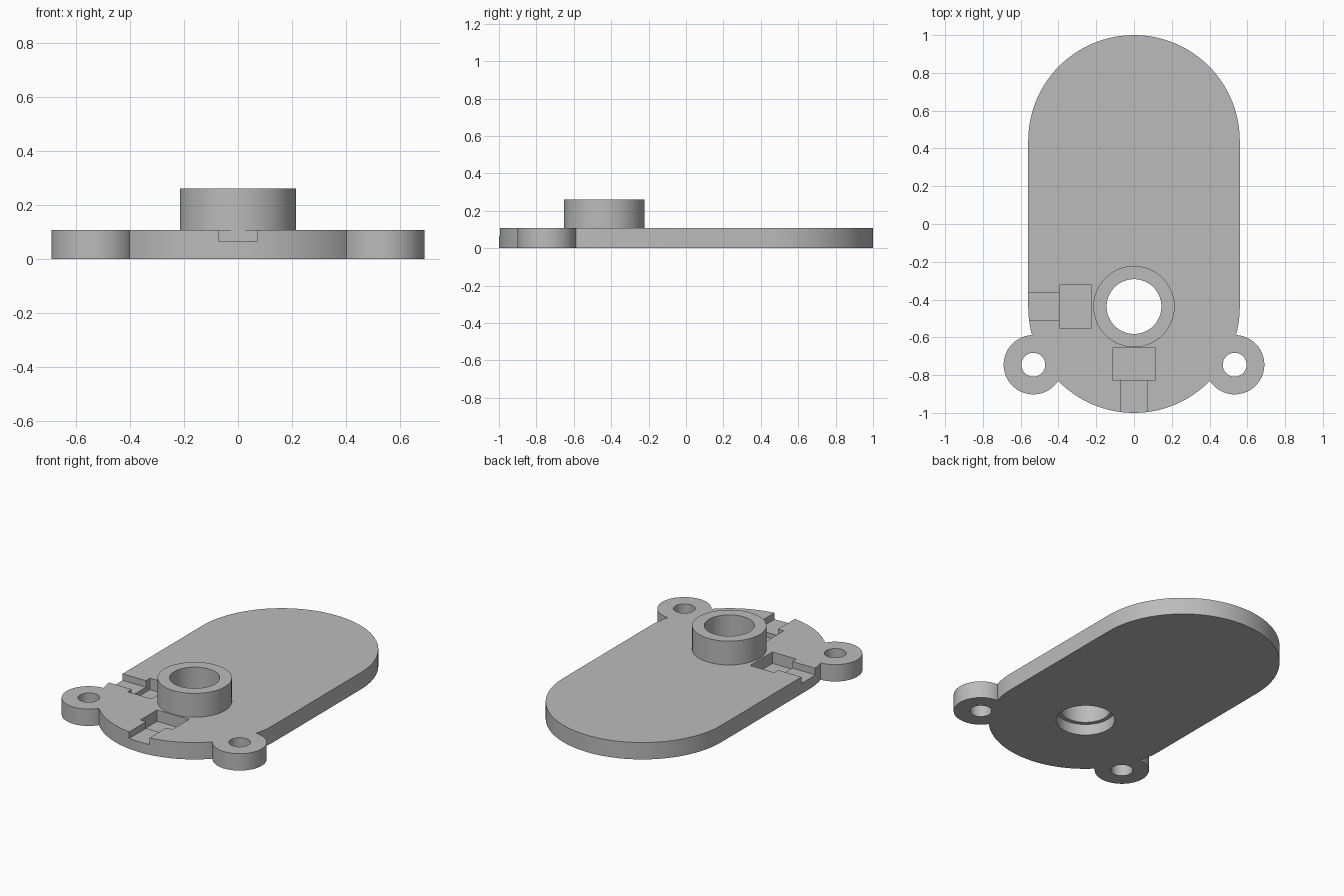
import bpy, bmesh, math

if "Cube" in bpy.data.objects:
    bpy.data.objects.remove(bpy.data.objects["Cube"])

THICK = 0.108          # plate thickness
RADIUS = 0.56          # rounded plate ends
BORE_Y = -0.437        # centre of the boss and its bore
EAR = (0.533, -0.745)  # centre of a mounting ear

grey = bpy.data.materials.new("plain_grey")
grey.use_nodes = True
colour = (0.5, 0.5, 0.5, 1)
grey.diffuse_color = colour
grey.node_tree.nodes["Principled BSDF"].inputs["Base Color"].default_value = colour


def prism(name, outline, z0, z1):
    """Extrude a closed outline from z0 to z1."""
    bm = bmesh.new()
    face = bm.faces.new([bm.verts.new((x, y, z0)) for x, y in outline])
    top = bmesh.ops.extrude_face_region(bm, geom=[face])["geom"]
    verts = [v for v in top if isinstance(v, bmesh.types.BMVert)]
    bmesh.ops.translate(bm, verts=verts, vec=(0, 0, z1 - z0))
    bmesh.ops.recalc_face_normals(bm, faces=bm.faces)
    mesh = bpy.data.meshes.new(name)
    bm.to_mesh(mesh)
    bm.free()
    mesh.materials.append(grey)
    obj = bpy.data.objects.new(name, mesh)
    bpy.context.collection.objects.link(obj)
    return obj


def arc(x, y, r, start=0.0, sweep=2 * math.pi, steps=96):
    closed = sweep > 6
    return [(x + r * math.cos(start + sweep * i / steps),
             y + r * math.sin(start + sweep * i / steps))
            for i in range(steps if closed else steps + 1)]


def box(x0, x1, y0, y1):
    return [(x0, y0), (x1, y0), (x1, y1), (x0, y1)]


def combine(target, tool, operation):
    """Apply a boolean and remove the tool."""
    tool.hide_render = True
    mod = target.modifiers.new(operation.lower(), 'BOOLEAN')
    mod.operation = operation
    mod.solver = 'EXACT'
    mod.object = tool
    bpy.context.view_layer.objects.active = target
    bpy.ops.object.modifier_apply(modifier=mod.name)
    bpy.data.objects.remove(tool)


# Plate with two round ends
end = 1 - RADIUS
plate = prism("base_plate", arc(0, end, RADIUS, 0, math.pi)
              + arc(0, -end, RADIUS, math.pi, math.pi), 0, THICK)

# Mounting ears with screw holes
for side in (-1, 1):
    combine(plate, prism("ear", arc(side * EAR[0], EAR[1], 0.157), 0, THICK), 'UNION')
for side in (-1, 1):
    combine(plate, prism("screw_hole", arc(side * EAR[0], EAR[1], 0.063), -0.1, 0.3),
            'DIFFERENCE')

# Raised boss, through bore and wider recess underneath
combine(plate, prism("boss", arc(0, BORE_Y, 0.215), 0.05, 0.26), 'UNION')
combine(plate, prism("bore", arc(0, BORE_Y, 0.145), -0.1, 0.4), 'DIFFERENCE')
combine(plate, prism("recess", arc(0, BORE_Y, 0.17), -0.1, 0.07), 'DIFFERENCE')

# Shallow channels from the rim, each ending in a deeper pocket
cuts = [
    ("front_channel", box(-0.072, 0.072, -1.1, -0.8), 0.066),
    ("front_pocket", box(-0.113, 0.113, -0.825, -0.656), 0.035),
    ("side_channel", box(-0.7, -0.37, BORE_Y - 0.072, BORE_Y + 0.072), 0.066),
    ("side_pocket", box(-0.395, -0.226, BORE_Y - 0.113, BORE_Y + 0.113), 0.035),
]
for name, outline, floor in cuts:
    combine(plate, prism(name, outline, floor, 0.2), 'DIFFERENCE')

# Smooth round walls, crisp edges
bpy.ops.object.select_all(action='DESELECT')
plate.select_set(True)
bpy.context.view_layer.objects.active = plate
bpy.ops.object.shade_smooth_by_angle(angle=math.radians(30))
